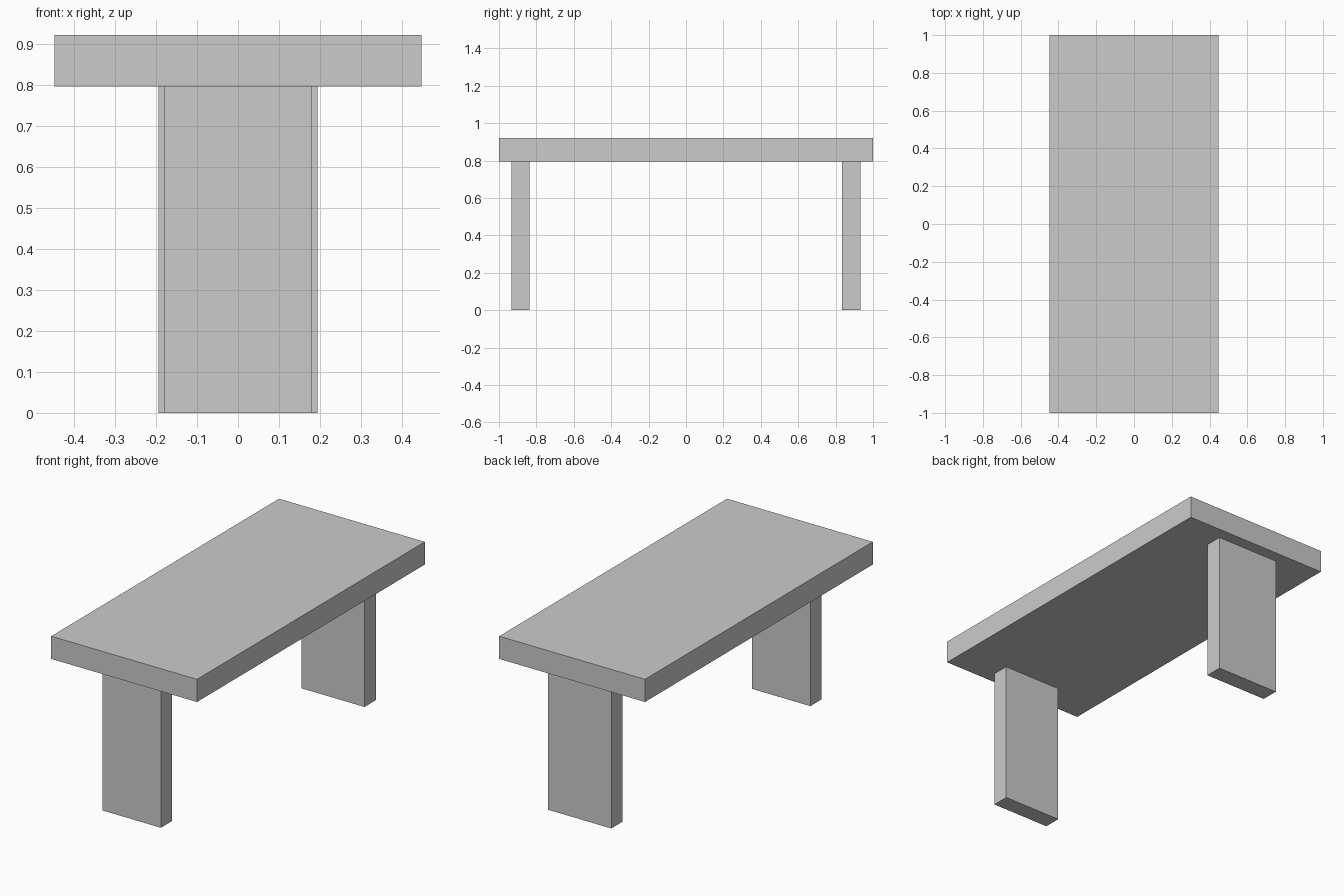
import bpy

if "Cube" in bpy.data.objects:
    bpy.data.objects.remove(bpy.data.objects["Cube"])


def box(name, low, high):
    """Add a box spanning two opposite corners."""
    center = [(a + b) / 2 for a, b in zip(low, high)]
    size = [b - a for a, b in zip(low, high)]
    bpy.ops.mesh.primitive_cube_add(size=1, location=center)
    obj = bpy.context.object
    obj.name = name
    obj.scale = size
    bpy.ops.object.transform_apply(location=False, rotation=False, scale=True)
    return obj


HALF_WIDTH = 0.448
UNDERSIDE = 0.796
TOP = 0.922

# Thick slab top
box("table_top", (-HALF_WIDTH, -1, UNDERSIDE), (HALF_WIDTH, 1, TOP))

# Panel legs, the back one slightly wider than the front one
for name, half_width, y0, y1 in (
    ("front_leg", 0.179, -0.933, -0.836),
    ("back_leg", 0.194, 0.834, 0.933),
):
    box(name, (-half_width, y0, 0), (half_width, y1, UNDERSIDE))
